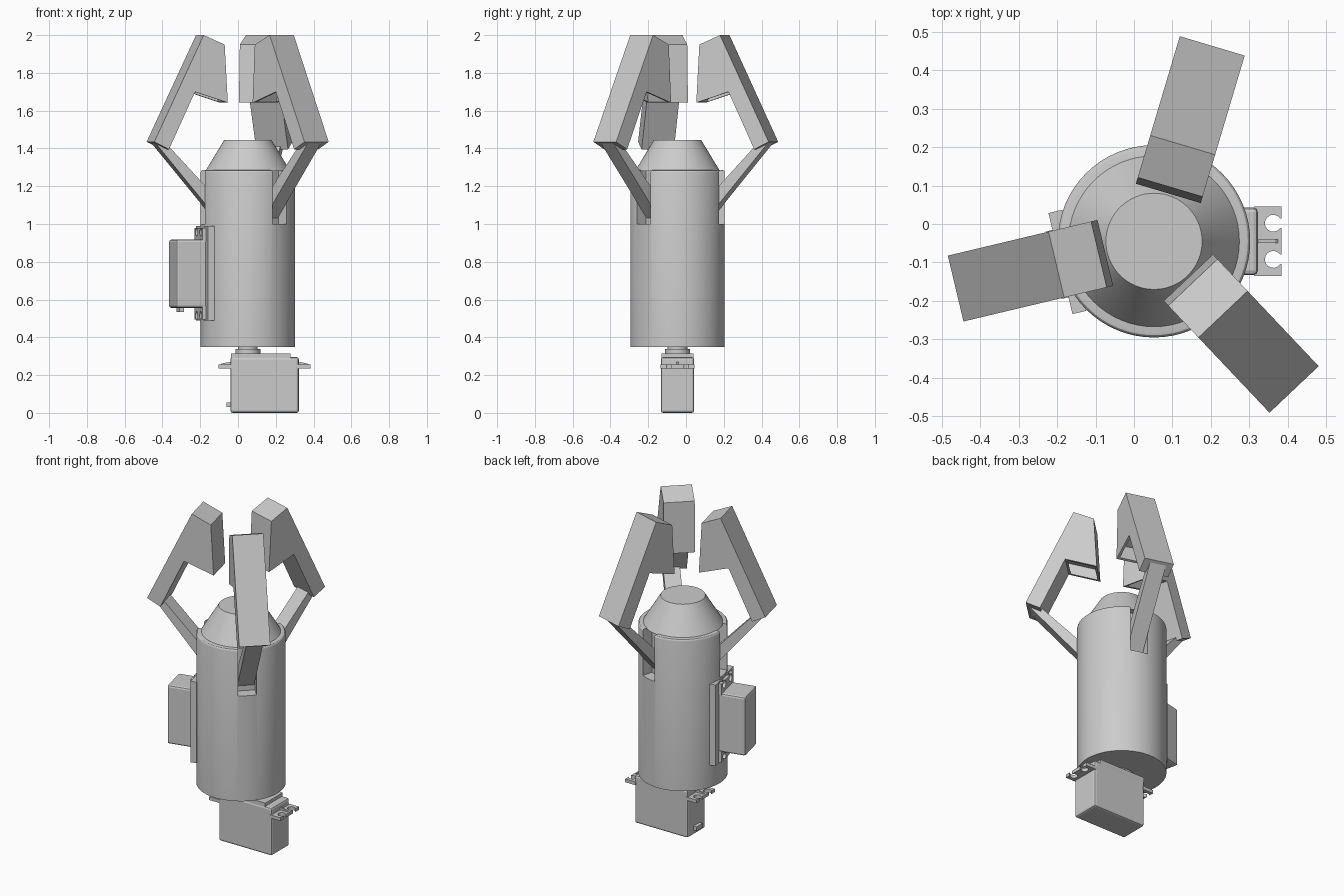
import bpy, bmesh, math
from mathutils import Matrix, Vector

if "Cube" in bpy.data.objects:
    bpy.data.objects.remove(bpy.data.objects["Cube"])

CX, CY = 0.052, -0.045            # main axis of the gripper
ANGLES = [math.radians(a) for a in (73.4, 193.4, 313.4)]

grey = bpy.data.materials.new("plain grey")
grey.diffuse_color = (0.6, 0.6, 0.6, 1)
grey.use_nodes = True
grey.node_tree.nodes["Principled BSDF"].inputs["Base Color"].default_value = grey.diffuse_color


def finish(bm, name, M=Matrix(), smooth=False):
    bmesh.ops.recalc_face_normals(bm, faces=bm.faces)
    bm.transform(M)
    me = bpy.data.meshes.new(name)
    bm.to_mesh(me)
    bm.free()
    me.materials.append(grey)
    ob = bpy.data.objects.new(name, me)
    bpy.context.collection.objects.link(ob)
    if smooth:
        bpy.ops.object.select_all(action='DESELECT')
        ob.select_set(True)
        bpy.context.view_layer.objects.active = ob
        bpy.ops.object.shade_smooth_by_angle(angle=math.radians(30))
    return ob


def prism_bm(pts, lo, hi):
    bm = bmesh.new()
    face = bm.faces.new([bm.verts.new((x, y, lo)) for x, y in pts])
    out = bmesh.ops.extrude_face_region(bm, geom=[face])
    bmesh.ops.translate(bm, vec=(0, 0, hi - lo),
                        verts=[v for v in out["geom"] if isinstance(v, bmesh.types.BMVert)])
    bmesh.ops.recalc_face_normals(bm, faces=bm.faces)
    return bm


def box(name, x, y, z, M=Matrix(), bevel=0):
    bm = prism_bm([(x[0], y[0]), (x[1], y[0]), (x[1], y[1]), (x[0], y[1])], z[0], z[1])
    if bevel:
        bmesh.ops.bevel(bm, geom=bm.edges[:], offset=bevel, segments=2,
                        affect='EDGES', profile=0.5)
    return finish(bm, name, M)


def cone(name, r1, r2, z0, z1, x=CX, y=CY, bevel=0, M=Matrix()):
    bm = bmesh.new()
    bmesh.ops.create_cone(bm, cap_ends=True, segments=64, radius1=r1, radius2=r2,
                          depth=z1 - z0,
                          matrix=Matrix.Translation((x, y, (z0 + z1) / 2)))
    if bevel:
        rim = [e for e in bm.edges if all(v.co.z > z1 - 1e-4 for v in e.verts)]
        bmesh.ops.bevel(bm, geom=rim, offset=bevel, segments=3, affect='EDGES', profile=0.5)
    return finish(bm, name, M, True)


def axes(x, y, z, origin):
    M = Matrix((x, y, z)).transposed().to_4x4()
    M.translation = origin
    return M


# main housing and its tapered cap
housing = cone("housing", 0.25, 0.25, 0.35, 1.285, bevel=0.012)
cone("tapered_cap", 0.225, 0.125, 1.28, 1.445)

# three jaws: slot in the housing, lower link and finger with hollowed pad
FINGER = [(0.53, 1.435), (0.261, 2.0), (0.147, 1.95), (0.13, 1.642), (0.308, 1.70), (0.45, 1.395)]
LINK = [(0.515, 1.43), (0.44, 1.41), (0.17, 1.125), (0.17, 1.02)]
for i, a in enumerate(ANGLES):
    out = Vector((math.cos(a), math.sin(a), 0))
    up = Vector((0, 0, 1))
    M = axes(out, up, out.cross(up), (CX, CY, 0))
    cutter = box(f"slot_cutter_{i}", (0.18, 0.35), (1.0, 1.4), (-0.052, 0.052), M)
    cutter.hide_render = True
    cutter.hide_viewport = True
    mod = housing.modifiers.new(f"slot_{i}", 'BOOLEAN')
    mod.object, mod.operation, mod.solver = cutter, 'DIFFERENCE', 'EXACT'
    finish(prism_bm(LINK, -0.048, 0.048), f"link_{i}", M)
    bm = prism_bm(FINGER, -0.088, 0.088)
    pad = [f for f in bm.faces if f.normal.y < -0.8 and f.calc_center_median().y > 1.6]
    bmesh.ops.inset_individual(bm, faces=pad, thickness=0.02)
    hole = bmesh.ops.extrude_face_region(bm, geom=pad)
    bmesh.ops.translate(bm, vec=(0.015, 0.07, 0),
                        verts=[v for v in hole["geom"] if isinstance(v, bmesh.types.BMVert)])
    bmesh.ops.delete(bm, geom=[f for f in pad if f.is_valid], context='FACES')
    finish(bm, f"finger_{i}", M)


def ear_outline():
    """Mounting ear along +x with two open screw notches."""
    pts = [(-0.01, -0.09), (0.062, -0.09)]
    for c in (-0.047, 0.047):
        pts.append((0.062, c - 0.012))
        for k in range(13):
            a = math.radians(-35 - k * 290 / 12)
            pts.append((0.04 + 0.022 * math.cos(a), c + 0.022 * math.sin(a)))
        pts.append((0.062, c + 0.012))
    return pts + [(0.062, 0.09), (-0.01, 0.09)]


def servo(name, M, ear_z, top):
    """Motor box on z = 0 with its shaft on the local z axis."""
    box(name + "_case", (-0.092, 0.27), (-0.088, 0.088), (0, top - 0.02), M, 0.012)
    box(name + "_lid", (-0.09, 0.225), (-0.085, 0.085), (top - 0.03, top), M)
    box(name + "_cable", (-0.114, -0.09), (-0.03, 0.03), (0.03, 0.055), M)
    for side, x, turn in (("left", -0.092, math.pi), ("right", 0.27, 0)):
        E = M @ Matrix.Translation((x, 0, 0)) @ Matrix.Rotation(turn, 4, 'Z')
        finish(prism_bm(ear_outline(), ear_z, ear_z + 0.02), f"{name}_{side}_ear", E)
        rib = E @ Matrix.Rotation(math.pi / 2, 4, 'X')
        finish(prism_bm([(-0.005, ear_z + 0.018), (0.055, ear_z + 0.018),
                         (0.045, ear_z + 0.027), (-0.005, ear_z + 0.036)], -0.005, 0.005),
               f"{name}_{side}_rib", rib)


# base motor with its output boss and shaft
servo("base_motor", Matrix.Translation((CX, CY, 0)), 0.235, 0.315)
cone("output_boss", 0.066, 0.066, 0.31, 0.338)
cone("output_shaft", 0.052, 0.052, 0.33, 0.36)

# side motor on its mounting plate
a = ANGLES[1]
out = Vector((math.cos(a), math.sin(a), 0))
up = Vector((0, 0, 1))
side = axes(up, up.cross(out) * -1, -out, Vector((CX, CY, 0.648)) + out * 0.41)
side = axes(up, (-out).cross(up), -out, Vector((CX, CY, 0.648)) + out * 0.41)
servo("side_motor", side, 0.142, 0.2)
plate = axes(out, up, out.cross(up), (CX, CY, 0))
box("mounting_plate", (0.213, 0.25), (0.49, 0.99), (-0.135, 0.135), plate)
